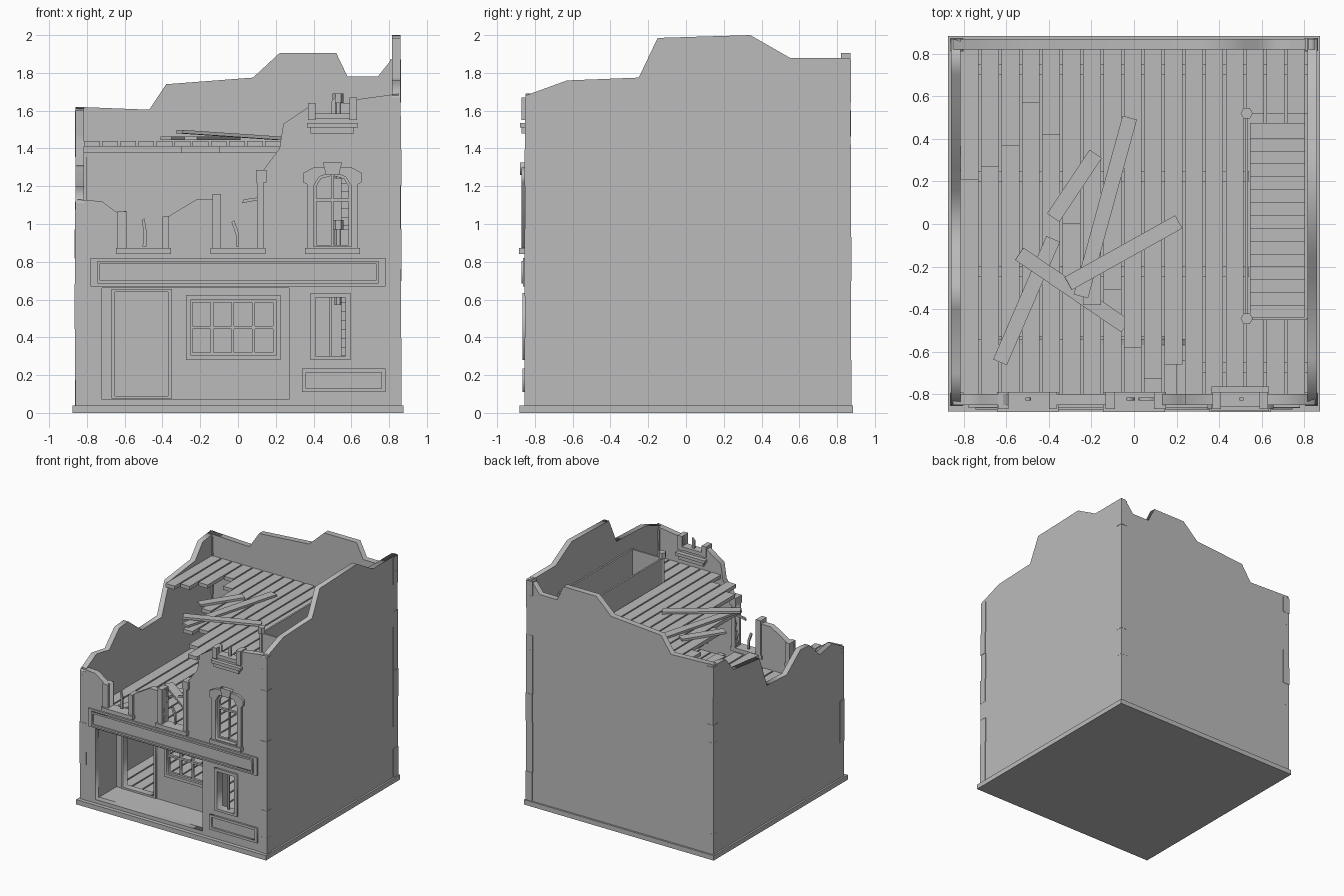
import bpy, random
from math import atan2, pi
from mathutils import Matrix, Vector

random.seed(4)
if "Cube" in bpy.data.objects:
    bpy.data.objects.remove(bpy.data.objects["Cube"])

stone = bpy.data.materials.new("plain_grey")
stone.use_nodes = True
stone.diffuse_color = (0.5, 0.5, 0.5, 1)
stone.node_tree.nodes["Principled BSDF"].inputs["Base Color"].default_value = (0.5, 0.5, 0.5, 1)

FRONT = Matrix.Rotation(pi / 2, 4, 'X')
SIDE = Matrix.Rotation(pi / 2, 4, 'Z') @ FRONT


def add(name, mesh):
    obj = bpy.data.objects.new(name, mesh)
    mesh.materials.clear()
    mesh.materials.append(stone)
    bpy.context.collection.objects.link(obj)
    return obj


def boxes(name, bounds):
    """One object made of boxes given as x0, x1, y0, y1, z0, z1."""
    verts, faces = [], []
    for x0, x1, y0, y1, z0, z1 in bounds:
        n = len(verts)
        verts += [(x, y, z) for z in (z0, z1) for x, y in ((x0, y0), (x1, y0), (x1, y1), (x0, y1))]
        faces += [[n + 3, n + 2, n + 1, n], [n + 4, n + 5, n + 6, n + 7]]
        for i in range(4):
            j = (i + 1) % 4
            faces.append([n + i, n + j, n + j + 4, n + i + 4])
    mesh = bpy.data.meshes.new(name)
    mesh.from_pydata(verts, [], faces)
    return add(name, mesh)


def panel(name, loops, near, far, turn=FRONT):
    """Flat outline with holes, extruded between two depths (y, or x for SIDE)."""
    curve = bpy.data.curves.new(name, 'CURVE')
    curve.dimensions, curve.fill_mode = '2D', 'BOTH'
    curve.extrude = abs(far - near) / 2
    for loop in loops:
        spline = curve.splines.new('POLY')
        spline.points.add(len(loop) - 1)
        for p, (u, v) in zip(spline.points, loop):
            p.co = (u, v, 0, 1)
        spline.use_cyclic_u = True
    helper = bpy.data.objects.new(name + "_outline", curve)
    bpy.context.collection.objects.link(helper)
    bpy.context.view_layer.update()
    mesh = bpy.data.meshes.new_from_object(helper.evaluated_get(bpy.context.evaluated_depsgraph_get()))
    bpy.data.objects.remove(helper)
    mid = (near + far) / 2
    mesh.transform(Matrix.Translation((mid, 0, 0) if turn is SIDE else (0, mid, 0)) @ turn)
    return add(name, mesh)


def rect(x0, x1, z0, z1):
    return [(x0, z0), (x1, z0), (x1, z1), (x0, z1)]


def board(name, a, b, width=0.07, thick=0.018):
    """Loose plank lying from a to b."""
    a, b = Vector(a), Vector(b)
    d = b - a
    h = d.length / 2
    obj = boxes(name, [(-h, h, -width / 2, width / 2, 0, thick)])
    turn = Matrix.Rotation(atan2(d.y, d.x), 4, 'Z') @ Matrix.Rotation(-atan2(d.z, d.xy.length), 4, 'Y')
    obj.data.transform(Matrix.Translation((a + b) / 2) @ turn)


# Plinth
boxes("plinth", [(-0.875, 0.875, -0.882, 0.885, 0, 0.04)])

# Ruined outer walls
arch = [(.40, .88), (.60, .88), (.60, 1.2), (.57, 1.25), (.5, 1.275), (.43, 1.25), (.40, 1.2)]
ground_window = rect(.41, .57, .3, .61)
panel("front_wall", [
    [(-.85, .04), (.85, .04), (.85, 1.69), (.63, 1.66), (.59, 1.66), (.59, 1.57), (.41, 1.57),
     (.41, 1.64), (.36, 1.61), (.24, 1.53), (.22, 1.4), (.13, 1.28), (.1, 1.26), (.1, .87),
     (-.09, .87), (-.09, 1.15), (-.13, 1.13), (-.22, 1.13), (-.37, 1.04), (-.4, 1.03), (-.4, .87),
     (-.59, .87), (-.59, 1.07), (-.64, 1.06), (-.72, 1.12), (-.85, 1.13)],
    rect(-.72, .27, .07, .66), ground_window, arch], -.85, -.80)
panel("back_wall", [
    [(-.85, .04), (.85, .04), (.85, 1.88), (.82, 1.88), (.74, 1.78), (.58, 1.78), (.52, 1.905),
     (.22, 1.905), (.08, 1.775), (-.38, 1.74), (-.47, 1.605), (-.85, 1.62)]], .82, .87)
panel("right_wall", [
    [(-.85, .04), (.87, .04), (.87, 1.88), (.55, 1.88), (.34, 2.0), (-.15, 1.985), (-.25, 1.775),
     (-.63, 1.76), (-.85, 1.68)]], .815, .86, SIDE)
panel("left_wall", [
    [(-.85, .04), (.87, .04), (.87, 1.62), (.7, 1.6), (.6, 1.48), (.26, 1.44), (.16, 1.18),
     (-.1, 1.17), (-.28, 1.31), (-.4, 1.3), (-.53, 1.17), (-.7, 1.2), (-.85, 1.12)]], -.86, -.815, SIDE)

# Chipped corner stones
corners = []
for sx, sy, top in ((-1, -1, 1.11), (1, -1, 1.67), (1, 1, 1.87), (-1, 1, 1.6)):
    z = 0.04
    while z < top - 0.01:
        z1 = min(top, z + random.uniform(.1, .25))
        grow = random.uniform(.001, .006)
        ex, ey = sx * (.86 + grow), sy * ((.85 if sy < 0 else .87) + grow)
        corners.append((min(ex, ex - sx * .06), max(ex, ex - sx * .06),
                        min(ey, ey - sy * .06), max(ey, ey - sy * .06), z, z1))
        z = z1
boxes("corner_stones", corners)

# Recessed shop front
cols, rows = [-.24, -.13, -.02, .09], [.32, .46]
panes = [rect(x, x + .095, z, z + .125) for x in cols for z in rows]
door = rect(-.65, -.37, .09, .64)
panel("shop_wall", [rect(-.72, .27, .04, .7), door, rect(-.25, .2, .305, .6)], -.57, -.54)
panel("door_frame", [rect(-.67, -.35, .075, .655), door], -.585, -.53)
panel("shop_window_frame", [rect(-.275, .225, .28, .625), rect(-.25, .2, .305, .6)], -.585, -.53)
panel("shop_window_bars", [rect(-.25, .2, .305, .6)] + panes, -.565, -.545)
boxes("recess_sides", [(-.75, -.72, -.81, -.54, .04, .7), (.27, .3, -.81, -.54, .04, .7),
                       (-.72, .27, -.81, -.55, .66, .7), (-.72, .27, -.81, -.55, .04, .07)])

# Sign band, lower panel and their mouldings
boxes("sign_band", [(-.78, .78, -.862, -.84, .67, .82)])
panel("sign_moulding", [rect(-.745, .745, .685, .805), rect(-.73, .73, .7, .79)], -.872, -.86)
panel("lower_panel_moulding", [rect(.34, .78, .11, .235), rect(.36, .76, .13, .215)], -.865, -.845)

# Window surrounds and sashes
panel("ground_window_frame", [rect(.385, .595, .28, .635), ground_window], -.865, -.79)
boxes("ground_window_bars", [(.485, .497, -.83, -.815, .3, .61)])
panel("arched_surround", [
    [(.365, .87), (.635, .87), (.635, 1.21), (.655, 1.22), (.655, 1.27), (.6, 1.3),
     (.4, 1.3), (.345, 1.27), (.345, 1.22), (.365, 1.21)], arch], -.87, -.845)
panel("arched_sash", [arch, rect(.415, .495, .89, 1.12), rect(.505, .585, .89, 1.12),
                      [(.415, 1.135), (.495, 1.135), (.495, 1.255), (.44, 1.24), (.415, 1.2)],
                      [(.505, 1.135), (.585, 1.135), (.585, 1.2), (.56, 1.24), (.505, 1.255)]], -.835, -.815)
panel("keystone", [[(.465, 1.26), (.535, 1.26), (.55, 1.325), (.45, 1.325)]], -.88, -.845)
boxes("broken_surrounds", [(x0, x1, -.87, -.79, z0, z1) for x0, x1, z0, z1 in (
    (-.64, -.59, .87, 1.065), (-.4, -.365, .87, 1.04), (-.135, -.09, .87, 1.16), (.1, .135, .87, 1.27),
    (.095, .15, 1.22, 1.285), (.37, .41, 1.55, 1.64), (.59, .63, 1.55, 1.67))])
boxes("window_sills", [(x - .145, x + .145, -.885, -.79, .84, .872) for x in (-.5, 0, .5)])
boxes("attic_sill", [(.365, .635, -.88, -.765, 1.51, 1.535), (.385, .615, -.87, -.775, 1.48, 1.51),
                     (.40, .60, -.86, -.79, 1.555, 1.585)])
panel("broken_bars", [
    [(-.505, .88), (-.485, .88), (-.485, .97), (-.495, 1.03), (-.51, 1.02), (-.5, .96)],
    [(-.01, .88), (.005, .88), (.005, .95), (-.02, 1.02), (-.035, 1.01), (-.01, .94)],
    [(.02, 1.11), (.1, 1.125), (.1, 1.14), (.03, 1.13)],
    [(.495, 1.58), (.515, 1.58), (.515, 1.67), (.495, 1.65)]], -.83, -.815)

# Plank floors, with a stair opening in the upper two
PITCH = 1.63 / 17
ends = [.21, .27, .37, .57, .42, 0, -.38, -.31, -.58, -.73, -.66] + [-.8] * 6


def plank_floor(name, z, broken=False, opening=True):
    planks = []
    for i in range(17):
        x0 = -.815 + i * PITCH
        x1 = x0 + PITCH - .012
        y0 = ends[i] if broken else -.8
        if opening and x1 > .6:
            planks += [(x0, x1, y0, -.45, z - .03, z), (x0, x1, .52, .82, z - .03, z)]
        elif opening and x1 > .54:
            planks += [(x0, .54, y0, .82, z - .03, z)]
        else:
            planks.append((x0, x1, y0, .82, z - .03, z))
    boxes(name, planks)


plank_floor("ground_floor", .07, opening=False)
plank_floor("middle_floor", .77)
plank_floor("attic_floor", 1.44, broken=True)
boxes("attic_joists", [(-.815, .815, .7, .75, 1.375, 1.41), (-.3, .54, .2, .25, 1.375, 1.41),
                       (-.1, .54, -.25, -.2, 1.375, 1.41), (.25, .815, -.7, -.65, 1.375, 1.41)])
boxes("middle_joists", [(-.815, .54, y, y + .05, .705, .74) for y in (-.25, .2)]
      + [(-.815, .815, .7, .75, .705, .74)])

# Staircases, posts and railings
for label, low, high in (("lower", .07, .77), ("upper", .77, 1.44)):
    rise = (high - low) / 15
    boxes(label + "_stairs", [(.545, .81, -.445 + i * .0605, -.445 + (i + 1) * .0605 + .012,
                               max(low, low + (i - .4) * rise), low + (i + 1) * rise) for i in range(15)])
    for y in (-.445, .52):
        post = bpy.data.meshes.new("post")
        ring = [Matrix.Rotation(k * pi / 3, 3, 'Z') @ Vector((.018, 0, 0)) for k in range(6)]
        levels = [(high - .2, 1), (high + .2, 1), (high + .2, 1.6), (high + .25, 1.6)]
        verts = [(.53 + p.x * s, y + p.y * s, z) for z, s in levels for p in ring]
        faces = [list(range(5, -1, -1)), list(range(18, 24))]
        for lev in range(3):
            for k in range(6):
                j = (k + 1) % 6
                faces.append([lev * 6 + k, lev * 6 + j, lev * 6 + 6 + j, lev * 6 + 6 + k])
        post.from_pydata(verts, [], faces)
        add(label + "_stair_post", post)
    boxes(label + "_stair_railing", [(.523, .537, -.445, .52, high - .03, high + .2),
                                     (.53, .81, -.452, -.438, high - .03, high + .2),
                                     (.802, .816, -.445, .52, high - .03, high + .2)])

# Fallen boards
board("fallen_board_long", (-.25, -.34, 1.445), (-.02, .5, 1.445))
board("fallen_board_short", (-.38, .03, 1.445), (-.18, .33, 1.445))
board("fallen_board_cross", (-.31, -.28, 1.48), (.21, .01, 1.445))
board("fallen_board_low", (-.63, -.65, .775), (-.38, -.07, .775))
board("fallen_board_low_cross", (-.54, -.14, .8), (-.04, -.48, .775))
boxes("fallen_splinter", [(.2, .25, -.8, -.64, .775, .79)])
